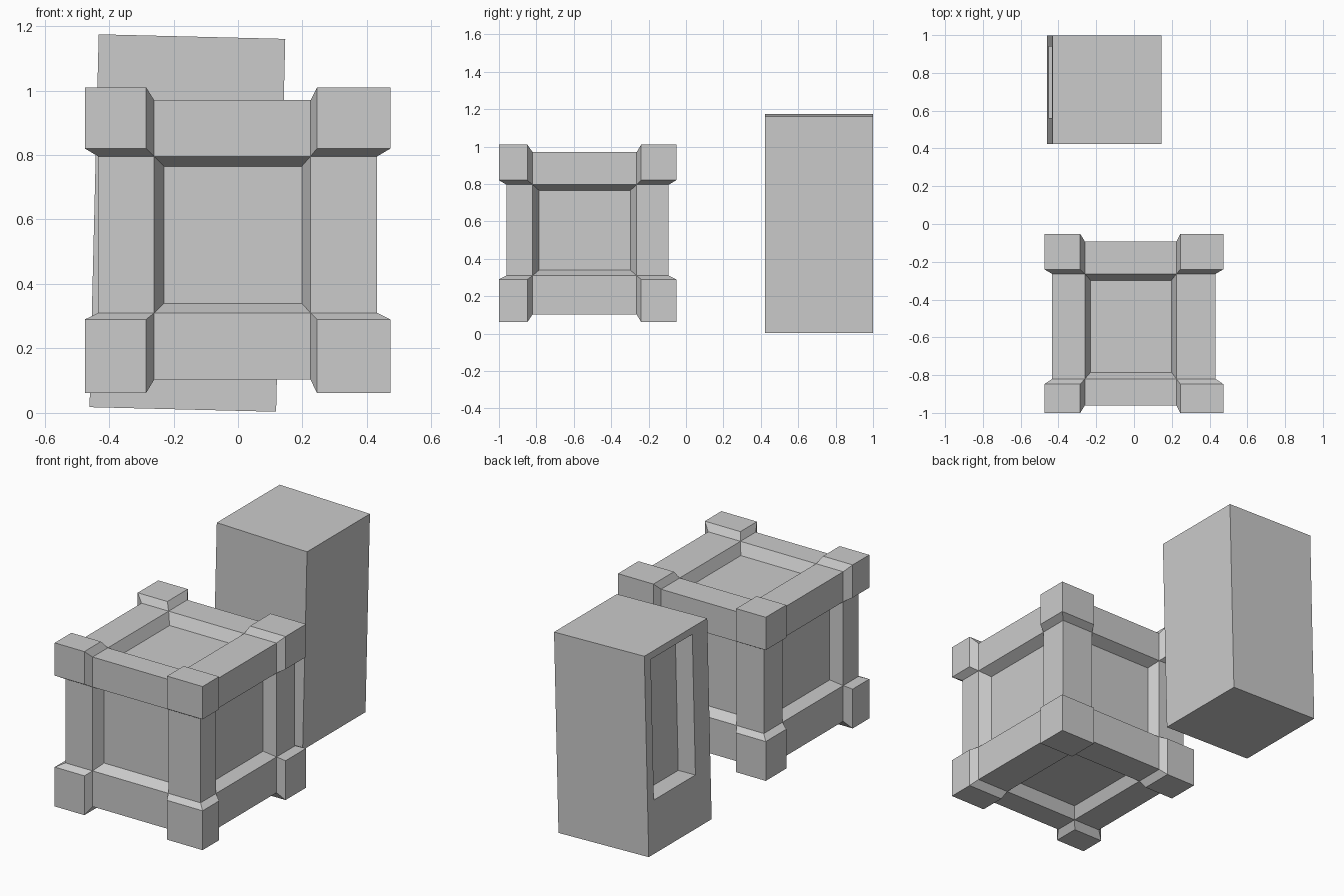
import bpy, bmesh
from mathutils import Matrix

if "Cube" in bpy.data.objects:
    bpy.data.objects.remove(bpy.data.objects["Cube"])


def make_object(name, bm):
    bmesh.ops.recalc_face_normals(bm, faces=bm.faces[:])
    mesh = bpy.data.meshes.new(name)
    bm.to_mesh(mesh)
    bm.free()
    obj = bpy.data.objects.new(name, mesh)
    bpy.context.collection.objects.link(obj)
    return obj


# Crate levels per axis as (low, high)
CORNER = ((-.475, .473), (-1.0, -.052), (.062, 1.01))     # corner block outside
CORNER_IN = ((-.285, .245), (-.848, -.24), (.29, .82))    # corner block inner edge
BEAM = ((-.434, .432), (-.96, -.093), (.103, .97))        # beam outside
BEAM_IN = ((-.26, .225), (-.82, -.264), (.31, .796))      # beam inner edge
PANEL_IN = ((-.23, .198), (-.785, -.298), (.34, .765))    # panel border
PANEL = ((-.372, .37), (-.898, -.155), (.165, .908))      # panel depth


def place(v, outer, inner, key):
    for a in range(3):
        side = 1 if key[a] > 0 else 0
        v.co[a] = (outer if abs(key[a]) == 3 else inner)[a][side]


def key_of(v):
    return tuple(round(c) for c in v.co)


# Crate: 3x3 grid on each cube face, lattice coordinates -3, -1, 1, 3
bm = bmesh.new()
bmesh.ops.create_cube(bm, size=6)
bmesh.ops.subdivide_edges(bm, edges=bm.edges[:], cuts=2, use_grid_fill=True)
keys = {v: key_of(v) for v in bm.verts}
panels, corners = [], {}
for f in bm.faces:
    c = f.calc_center_median()
    big = [abs(x) > 1.5 for x in c]
    if sum(big) == 1:
        panels.append(f)
    elif all(big):
        corners.setdefault(tuple(x > 0 for x in c), []).append(f)

jobs = []
for v in bm.verts:
    jobs.append((v, BEAM, BEAM_IN, keys[v]))


def extrude(faces, outer, inner):
    new = bmesh.ops.extrude_face_region(bm, geom=faces)["geom"]
    for v in new:
        if isinstance(v, bmesh.types.BMVert):
            jobs.append((v, outer, inner, key_of(v)))
    bmesh.ops.delete(bm, geom=[f for f in faces if f.is_valid], context='FACES')


# Raised corner blocks and sunken panels
for group in corners.values():
    extrude(group, CORNER, CORNER_IN)
for f in panels:
    extrude([f], PANEL, PANEL_IN)
jobs = [j for j in jobs if j[0].is_valid]
for j in jobs:
    place(*j)
bmesh.ops.delete(bm, geom=[v for v in bm.verts if not v.link_faces], context='VERTS')
make_object("crate", bm)

# Tilted cabinet with a recess in its left side
W, D, H = .579, .576, 1.157
bm = bmesh.new()
bmesh.ops.create_cube(bm, size=1, matrix=Matrix.Diagonal((W, D, H, 1)))
left = min(bm.faces, key=lambda f: f.calc_center_median().x)
bmesh.ops.inset_individual(bm, faces=[left], thickness=.05)
for v in left.verts:
    v.co.y = .23 if v.co.y > 0 else -.15
    v.co.z = H / 2 - .04 if v.co.z > 0 else -H / 2 + .307
bmesh.ops.inset_individual(bm, faces=[left], thickness=0.0001)
for v in left.verts:
    v.co.x += .11
cabinet = make_object("cabinet", bm)
cabinet.location = (-.157, .711, .589)
cabinet.rotation_euler = (0, .0246, 0)
